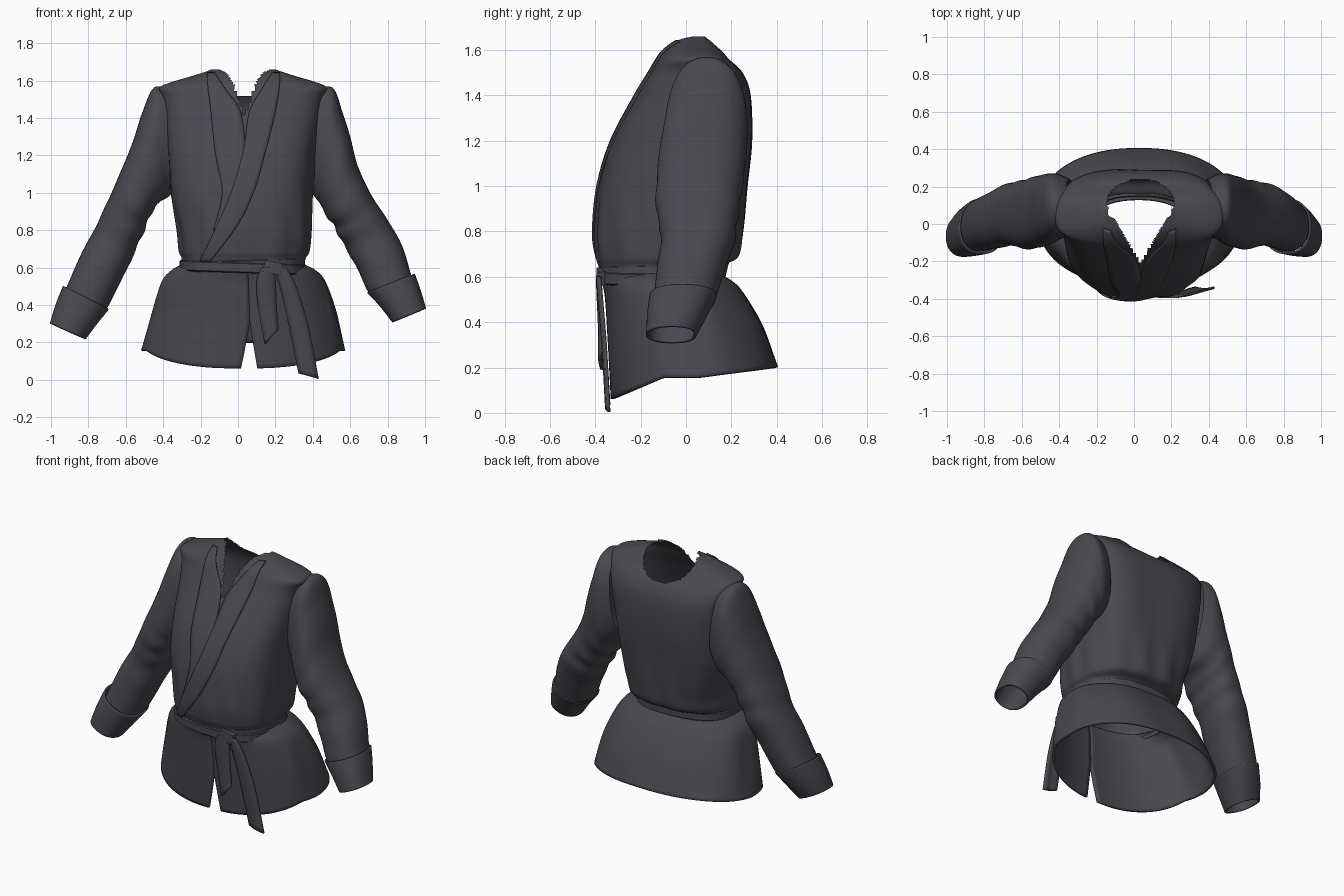
import bpy, bmesh, math
from mathutils import Vector

if "Cube" in bpy.data.objects:
    bpy.data.objects.remove(bpy.data.objects["Cube"])

cloth = bpy.data.materials.new("charcoal cloth")
cloth.diffuse_color = (0.065, 0.065, 0.077, 1)
cloth.use_nodes = True
cloth.node_tree.nodes["Principled BSDF"].inputs["Base Color"].default_value = cloth.diffuse_color


def smooth_rows(keys, steps):
    """Catmull-Rom resampling of a short table of key rows."""
    out, n = [], len(keys)
    for i in range(n - 1):
        p = [keys[max(0, min(n - 1, i + k))] for k in (-1, 0, 1, 2)]
        for s in range(steps):
            t = s / steps
            out.append([0.5 * (2 * b + (c - a) * t + (2 * a - 5 * b + 4 * c - d) * t * t
                               + (3 * b - a - 3 * c + d) * t ** 3) for a, b, c, d in zip(*p)])
    out.append(list(keys[-1]))
    return out


def loft(name, rows, closed=True, thick=0, kill=None, angle=50):
    """Skin rows of points, optionally dropping faces by a rule."""
    bm = bmesh.new()
    vs = [[bm.verts.new(p) for p in r] for r in rows]
    n = len(rows[0])
    for a, b in zip(vs, vs[1:]):
        for j in range(n if closed else n - 1):
            k = (j + 1) % n
            bm.faces.new((a[j], a[k], b[k], b[j]))
    if kill:
        bad = [f for f in bm.faces if kill(f.calc_center_median())]
        bmesh.ops.delete(bm, geom=bad, context='FACES')
    bmesh.ops.recalc_face_normals(bm, faces=bm.faces)
    me = bpy.data.meshes.new(name)
    bm.to_mesh(me)
    bm.free()
    me.materials.append(cloth)
    ob = bpy.data.objects.new(name, me)
    bpy.context.collection.objects.link(ob)
    if thick:
        m = ob.modifiers.new("thickness", 'SOLIDIFY')
        m.thickness, m.offset = thick, 0
    bpy.ops.object.select_all(action='DESELECT')
    ob.select_set(True)
    bpy.context.view_layer.objects.active = ob
    bpy.ops.object.shade_smooth_by_angle(angle=math.radians(angle))
    return ob


def unit_oval(a, n):
    c, s = math.cos(a), math.sin(a)
    r = (abs(c) ** n + abs(s) ** n) ** (-1 / n)
    return r * c, r * s


def oval(xl, xr, yf, yb, a, n):
    """Point on a superellipse given by its four extents."""
    u, v = unit_oval(a, n)
    return (xl + xr) / 2 + (xr - xl) / 2 * u, (yf + yb) / 2 + (yb - yf) / 2 * v


# torso: z, left, right, front, back
N = 2.6
torso_rows = smooth_rows([
    (.60, -.30, .35, -.37, .14), (.65, -.30, .36, -.385, .165), (.69, -.315, .38, -.395, .23),
    (.80, -.325, .39, -.40, .25), (1.0, -.36, .40, -.38, .27), (1.2, -.375, .415, -.32, .29),
    (1.4, -.39, .44, -.215, .285), (1.5, -.405, .455, -.155, .25), (1.56, -.42, .475, -.12, .19),
    (1.59, -.36, .42, -.10, .165), (1.62, -.26, .32, -.07, .135), (1.645, -.18, .24, -.035, .115),
    (1.66, -.14, .20, .02, .10)], 9)


def torso_front(x, z):
    """Front surface depth of the torso at x, z."""
    lo = max((r for r in torso_rows if r[0] <= z), key=lambda r: r[0])
    hi = min((r for r in torso_rows if r[0] >= z), key=lambda r: r[0])
    f = (z - lo[0]) / max(hi[0] - lo[0], 1e-6)
    _, xl, xr, yf, yb = [p + (q - p) * f for p, q in zip(lo, hi)]
    u = min(.98, abs(2 * x - xl - xr) / (xr - xl))
    return (yf + yb) / 2 - (yb - yf) / 2 * (1 - u ** N) ** (1 / N)


def opened(c):
    """Neck opening and armholes."""
    if c.z > 1.38:
        dx = abs(c.x - .035)
        if c.y < .1 and dx < .18 * (c.y + .21) / .31:
            return True
        if c.y >= .1 and (dx / .18) ** 2 + ((c.y - .1) / .14) ** 2 < 1:
            return True
    return abs(c.x - .03) > .35 and ((c.y - .09) / .11) ** 2 + ((c.z - 1.27) / .19) ** 2 < 1


rings = []
for z, *e in torso_rows:
    ring = []
    square = min(1, max(0, (z - .75) / .3))                 # squarer across the shoulder blades
    for j in range(180):
        a = j * math.tau / 180
        x, y = oval(*e, a, N + 1.0 * square * (math.sin(a) > 0))
        blouse = math.exp(-((z - .78) / .16) ** 2)          # soft gathers above the belt
        drape = math.exp(-((z - 1.15) / .25) ** 2)
        f = 1 + .014 * blouse * math.sin(13 * a + 4 * z) + .01 * drape * math.sin(7 * a + 1)
        mx, my = (e[0] + e[1]) / 2, (e[2] + e[3]) / 2
        ring.append((mx + (x - mx) * f, my + (y - my) * f, z))
    rings.append(ring)
loft("jacket_body", rings, kill=opened, angle=80)

# wrap lapels: z, inner x, outer x
lapels = {
    "under_lapel": (.004, [(1.64, -.125, -.165), (1.55, -.065, -.16), (1.43, .015, -.145),
                           (1.2, .04, -.12), (1.0, .02, -.085), (.8, -.06, -.13)]),
    "over_lapel": (.011, [(1.64, .185, .225), (1.55, .125, .22), (1.43, .06, .20), (1.23, .03, .15),
                          (1.02, -.03, .09), (.83, -.11, 0), (.63, -.205, -.15)])}
for name, (gap, keys) in lapels.items():
    rows = []
    for z, xi, xo in smooth_rows(keys, 6):
        xs = [xi + (xo - xi) * k / 6 for k in range(7)]
        rows.append([(x, torso_front(x, z) - gap, z) for x in xs])
    loft(name, rows, closed=False, thick=.01)

# sleeves: outer x, z, inner x, z (seen from the front), then front and back depth
depth = [(-.06, .24), (-.085, .268), (-.105, .27), (-.12, .262), (-.13, .25), (-.13, .23), (-.11, .22),
         (-.125, .18), (-.14, .14), (-.145, .125), (-.155, .13), (-.165, .09), (-.17, .04)]
arms = {
    "left_of_view": [(-.37, 1.555, -.32, 1.04), (-.452, 1.56, -.365, .985), (-.515, 1.42, -.385, .97),
                     (-.56, 1.28, -.42, .95), (-.62, 1.13, -.45, .91), (-.695, .96, -.49, .83),
                     (-.76, .82, -.53, .73), (-.84, .67, -.60, .58), (-.91, .51, -.685, .41),
                     (-.935, .45, -.715, .36),
                     (-.93, .50, -.695, .38), (-.97, .40, -.76, .30), (-1.0, .30, -.82, .22)],
    "right_of_view": [(.42, 1.555, .36, 1.04), (.508, 1.56, .405, .985), (.562, 1.42, .42, .965),
                      (.60, 1.30, .44, .94), (.645, 1.13, .47, .88), (.73, .96, .52, .81),
                      (.81, .84, .56, .73), (.88, .71, .63, .61), (.92, .58, .685, .49),
                      (.935, .53, .715, .44),
                      (.94, .565, .695, .47), (.97, .48, .76, .40), (1.0, .38, .83, .31)]}


def tube(name, keys, wrinkle, thick=0):
    rings = []
    for i, (xo, zo, xi, zi, yf, yb) in enumerate(smooth_rows(keys, 8)):
        out, mid = Vector((xo - xi, 0, zo - zi)) / 2, Vector((xo + xi, yf + yb, zo + zi)) / 2
        fold = wrinkle * math.exp(-((i / 8 - 5.3) / 1.3) ** 2)
        ring = []
        for j in range(48):
            a = j * math.tau / 48
            u, v = unit_oval(a, 2.3)
            # creases run round the bend of the elbow, strongest on its inside
            f = 1 + fold * (.6 - .4 * math.cos(a)) * math.sin(i * .62 + 2 * math.sin(a))
            ring.append(mid + f * (out * u + Vector((0, (yb - yf) / 2 * v, 0))))
        rings.append(ring)
    loft(name, rings, thick=thick, angle=70)


for side, keys in arms.items():
    full = [k + d for k, d in zip(keys, depth)]
    tube("sleeve_" + side, full[:10], .05)
    tube("cuff_" + side, full[10:], 0, .012)

# skirt: share of drop, left, right, front, back; open slit at the front
skirt = []
for t, *e in smooth_rows([(0, -.30, .35, -.37, .13), (.07, -.355, .415, -.362, .195), (.2, -.405, .465, -.35, .25),
                          (.55, -.455, .522, -.338, .335), (1, -.512, .567, -.325, .40)], 7):
    slit = .08 * max(0, (t - .55) / .45)
    row = []
    for j in range(121):
        a = -math.pi / 2 + .06 + slit + j / 120 * (math.tau - 2 * slit)
        x, y = oval(*e, a, 2.25)
        f = 1 - .014 * math.sin(math.pi * t) * math.cos(8 * (a - 1.5)) * (y > -.15)
        s = min(1, max(0, (y + .32) / .22))
        hem = .062 + .093 * s + .045 * max(0, (y - .05) / .35)
        row.append((x * f, y * f, .61 + (hem - .61) * t))
    skirt.append(row)
loft("jacket_skirt", skirt, closed=False, thick=.014, angle=60)

# belt wrapped twice round the waist
for name, z0, lean, grow in (("belt_inner_wrap", .612, .012, .0), ("belt_outer_wrap", .600, -.012, .006)):
    rings = []
    for dz, d in ((-.028, 0), (-.022, .008), (.022, .008), (.028, 0), (-.028, 0)):
        g = d + grow
        ring = []
        for j in range(80):
            a = j * math.tau / 80
            x, y = oval(-.298 - g, .35 + g, -.378 - g, .15 + g, a, N)
            ring.append((x, y, z0 + dz + lean * x / .35 + .03 * max(0, y + .1) / .25))
        rings.append(ring)
    loft(name, rings, angle=40)

# knot
bpy.ops.mesh.primitive_cube_add(size=1, location=(.185, -.375, .6))
knot = bpy.context.object
knot.name = "belt_knot"
knot.scale = (.095, .04, .065)
knot.rotation_euler = (0, math.radians(12), 0)
bev = knot.modifiers.new("soft edges", 'BEVEL')
bev.width, bev.segments = .015, 3
knot.data.materials.append(cloth)
bpy.ops.object.shade_smooth_by_angle(angle=math.radians(40))

# hanging belt ends: left x, z, right x, z, depth
ends = {
    "short_belt_end": [(.125, .60, .19, .60, -.38), (.10, .52, .20, .53, -.378), (.11, .38, .205, .40, -.372),
                       (.145, .19, .215, .27, -.37)],
    "long_belt_end": [(.19, .61, .255, .60, -.38), (.225, .50, .31, .50, -.372), (.275, .28, .375, .29, -.355),
                      (.325, .035, .43, .005, -.34)]}
for name, keys in ends.items():
    rows = [[(xl + (xr - xl) * k / 4, y - .01 * math.sin(math.pi * k / 4), zl + (zr - zl) * k / 4)
             for k in range(5)] for xl, zl, xr, zr, y in smooth_rows(keys, 6)]
    loft(name, rows, closed=False, thick=.014, angle=40)
